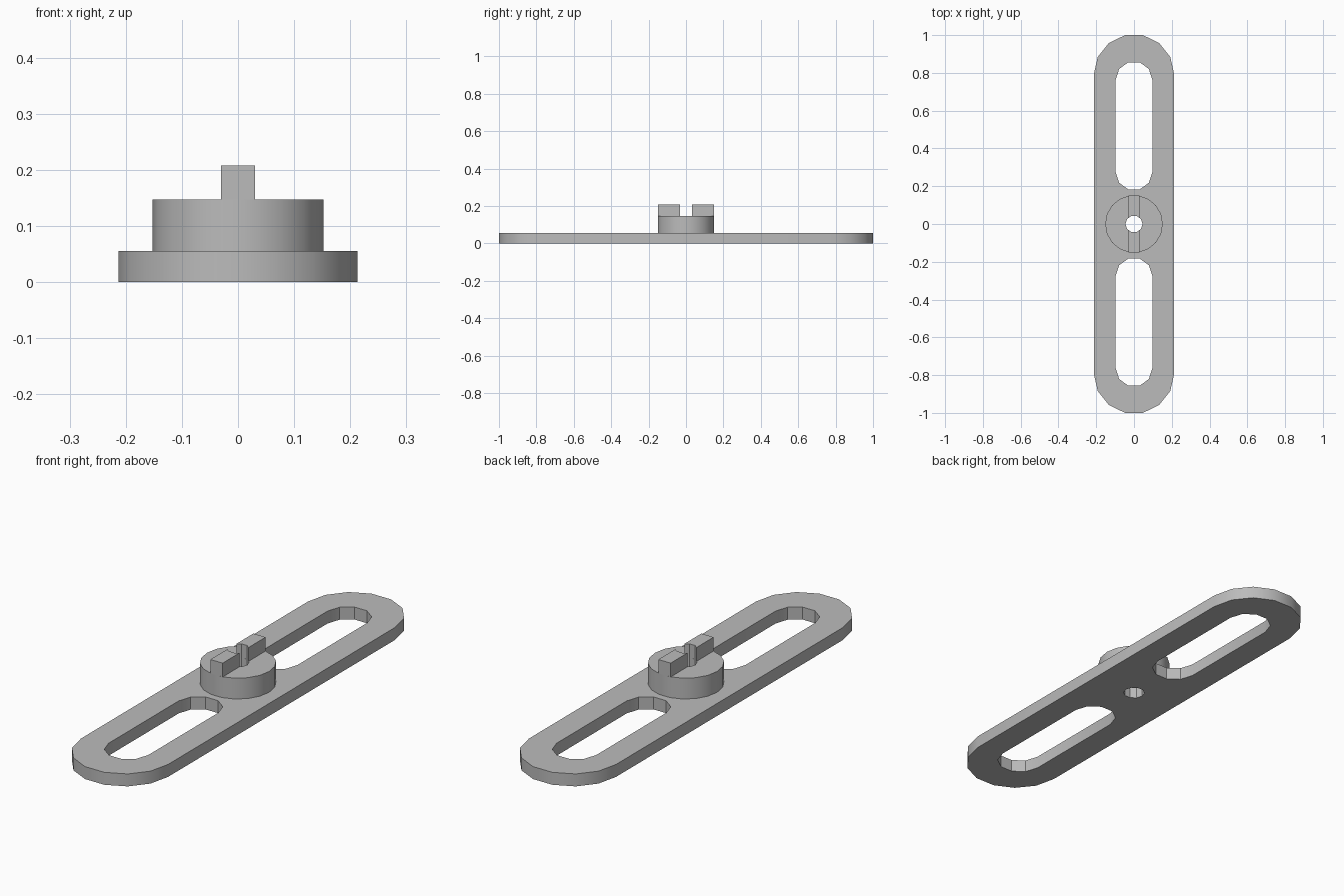
import bpy, bmesh
from math import pi, cos, sin, radians

cube = bpy.data.objects.get("Cube")
if cube:
    bpy.data.objects.remove(cube)

grey = bpy.data.materials.new("plain_grey")
grey.use_nodes = True
colour = (0.5, 0.5, 0.5, 1)
grey.diffuse_color = colour
grey.node_tree.nodes["Principled BSDF"].inputs["Base Color"].default_value = colour


def arc(radius, y, start, sides, sweep):
    """Points along an arc centred at (0, y)."""
    return [(radius * cos(start + sweep * i / sides),
             y + radius * sin(start + sweep * i / sides)) for i in range(sides + 1)]


def circle(radius, sides):
    return arc(radius, 0, 0, sides, 2 * pi)[:-1]


def stadium(radius, y_low, y_high, sides):
    return arc(radius, y_high, 0, sides, pi) + arc(radius, y_low, pi, sides, pi)


def extrude_loops(name, loops, z_low, z_high):
    """Fill an outline with optional holes and extrude it upward."""
    bm = bmesh.new()
    edges = []
    for loop in loops:
        verts = [bm.verts.new((x, y, z_low)) for x, y in loop]
        edges += [bm.edges.new((a, b)) for a, b in zip(verts, verts[1:] + verts[:1])]
    bmesh.ops.triangle_fill(bm, use_beauty=True, use_dissolve=False, edges=edges)
    result = bmesh.ops.extrude_face_region(bm, geom=bm.faces[:], use_keep_orig=True)
    top = [v for v in result["geom"] if isinstance(v, bmesh.types.BMVert)]
    bmesh.ops.translate(bm, verts=top, vec=(0, 0, z_high - z_low))
    bmesh.ops.recalc_face_normals(bm, faces=bm.faces[:])
    mesh = bpy.data.meshes.new(name)
    bm.to_mesh(mesh)
    bm.free()
    mesh.materials.append(grey)
    obj = bpy.data.objects.new(name, mesh)
    bpy.context.collection.objects.link(obj)
    bpy.ops.object.select_all(action="DESELECT")
    obj.select_set(True)
    bpy.context.view_layer.objects.active = obj
    bpy.ops.object.shade_smooth_by_angle(angle=radians(30))
    return obj


PLATE_TOP, HUB_TOP, KEY_TOP = 0.055, 0.147, 0.208
bore = circle(0.045, 10)

# Long plate with two slots and a central bore
slots = [stadium(0.097, 0.275, 0.764, 5), stadium(0.097, -0.764, -0.275, 5)]
extrude_loops("slotted_plate", [stadium(0.213, -0.792, 0.792, 7), *slots, bore],
              0, PLATE_TOP)

# Round hub around the bore
extrude_loops("hub", [circle(0.1525, 18), bore], PLATE_TOP, HUB_TOP)

# Drive key in two halves, notched where the bore passes through
half_key = [(0.03, 0.15), (-0.03, 0.15), (-0.03, 0.031),
            (-0.014, 0.043), (0.014, 0.043), (0.03, 0.031)]
for name, side in (("back_key", 1), ("front_key", -1)):
    extrude_loops(name, [[(x, side * y) for x, y in half_key]], HUB_TOP, KEY_TOP)
